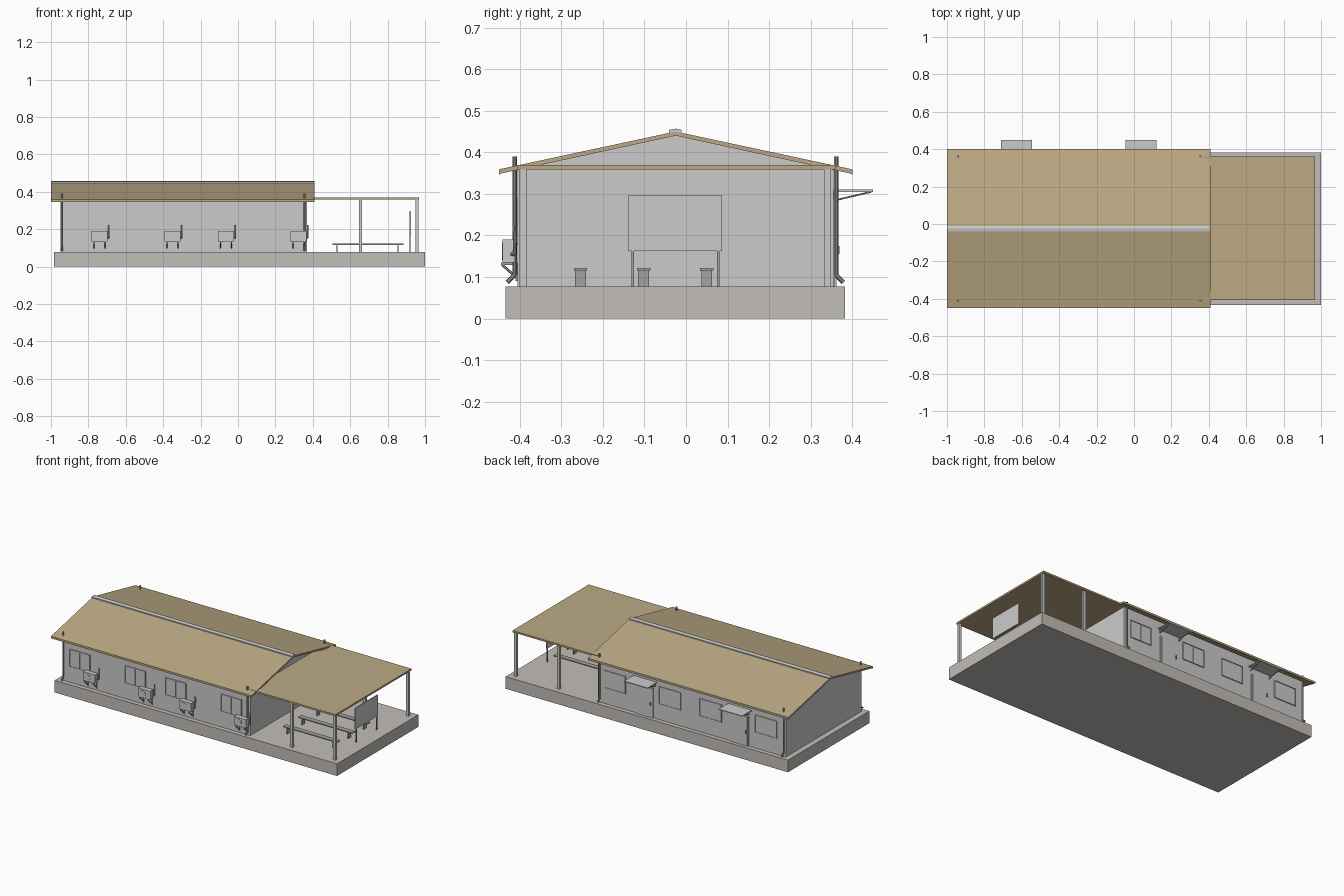
import bpy, bmesh, math
from mathutils import Vector

if "Cube" in bpy.data.objects:
    bpy.data.objects.remove(bpy.data.objects["Cube"])


def material(name, rgb):
    m = bpy.data.materials.new(name)
    m.diffuse_color = (*rgb, 1)
    m.use_nodes = True
    m.node_tree.nodes["Principled BSDF"].inputs["Base Color"].default_value = m.diffuse_color
    return m


ROOF = material("roof_brown", (0.50, 0.40, 0.23))
WALL = material("wall_grey", (0.56, 0.56, 0.54))
SLAB = material("slab_grey", (0.54, 0.51, 0.48))
DARK = material("metal_grey", (0.36, 0.36, 0.35))


def finish(name, bm, mat=None):
    bmesh.ops.recalc_face_normals(bm, faces=bm.faces)
    me = bpy.data.meshes.new(name)
    bm.to_mesh(me)
    bm.free()
    ob = bpy.data.objects.new(name, me)
    bpy.context.collection.objects.link(ob)
    if mat:
        me.materials.append(mat)
    return ob


def box(name, x, y, z, mat=None):
    """Box from (min, max) pairs."""
    bm = bmesh.new()
    bmesh.ops.create_cube(bm, size=1)
    for v in bm.verts:
        v.co = [(r[0] + r[1]) / 2 + c * (r[1] - r[0]) for r, c in zip((x, y, z), v.co)]
    return finish(name, bm, mat)


def extrude_x(name, profile, x0, x1, mat=None):
    """Extrude a (y, z) profile along x."""
    bm = bmesh.new()
    f = bm.faces.new([bm.verts.new((x0, y, z)) for y, z in profile])
    new = bmesh.ops.extrude_face_region(bm, geom=[f])["geom"]
    bmesh.ops.translate(bm, verts=[g for g in new if isinstance(g, bmesh.types.BMVert)], vec=(x1 - x0, 0, 0))
    return finish(name, bm, mat)


def rod(name, points, r, mat=None, sides=8):
    """Straight round segments along a path."""
    bm = bmesh.new()
    for a, b in zip(points, points[1:]):
        a, b = Vector(a), Vector(b)
        d = b - a
        m = d.to_track_quat("Z", "Y").to_matrix().to_4x4()
        m.translation = (a + b) / 2
        bmesh.ops.create_cone(bm, cap_ends=True, segments=sides, radius1=r, radius2=r, depth=d.length, matrix=m)
    return finish(name, bm, mat)


FLOOR = 0.077
FRONT, BACK, MID = -0.405, 0.355, -0.025   # wall planes and ridge line

# Foundation slab and house body with gables
box("foundation_slab", (-0.985, 1.0), (-0.434, 0.383), (0, FLOOR), SLAB)
extrude_x("house_walls", [(FRONT, FLOOR), (BACK, FLOOR), (BACK, 0.365), (MID, 0.44), (FRONT, 0.365)],
          -0.95, 0.37, WALL)

# Pitched roof with drooping eave lips, and ridge cap
extrude_x("main_roof", [(-0.45, 0.359), (MID, 0.45), (0.40, 0.359), (0.40, 0.346),
                        (0.395, 0.349), (MID, 0.440), (-0.445, 0.349), (-0.45, 0.346)], -1.0, 0.41, ROOF)
extrude_x("ridge_cap", [(-0.041, 0.447), (-0.041, 0.454), (MID, 0.457), (-0.011, 0.454), (-0.011, 0.447)],
          -1.0, 0.41)

# Flat porch roof and its posts
box("porch_roof", (0.37, 0.968), (-0.405, 0.36), (0.359, 0.370), ROOF)
for x in (0.655, 0.957):
    for y in (-0.392, 0.34):
        box("porch_post", (x - 0.008, x + 0.008), (y - 0.008, y + 0.008), (FLOOR, 0.36))

# Benches
for y in (-0.254, -0.102, 0.05):
    box("bench_seat", (0.505, 0.885), (y - 0.016, y + 0.016), (0.116, 0.122), DARK)
    for x in (0.53, 0.855):
        box("bench_leg", (x - 0.003, x + 0.003), (y - 0.013, y + 0.013), (FLOOR, 0.117), DARK)

# Display board on two legs
box("display_board", (0.916, 0.924), (-0.14, 0.087), (0.163, 0.296))
for y in (-0.128, 0.078):
    box("board_leg", (0.917, 0.923), (y - 0.003, y + 0.003), (FLOOR, 0.165), DARK)


def window(x0, x1, wall, out):
    """Pane with a thin frame and a mullion, facing out along y."""
    z0, z1, t = 0.177, 0.289, 0.004

    def depth(d):
        return tuple(sorted((wall, wall + out * d)))
    box("window_pane", (x0, x1), depth(0.003), (z0, z1))
    xm = x0 + (x1 - x0) * 0.5
    for x in (x0, xm - t / 2, x1 - t):
        box("window_upright", (x, x + t), depth(0.006), (z0, z1))
    for z in (z0, z1 - t):
        box("window_rail", (x0, x1), depth(0.006), (z, z + t))


for x0, x1 in ((-0.90, -0.755), (-0.51, -0.365), (-0.225, -0.08), (0.165, 0.31)):
    window(x0, x1, FRONT, -1)
for x0, x1 in ((-0.89, -0.735), (-0.50, -0.345), (-0.215, -0.06), (0.175, 0.325)):
    window(x0, x1, BACK, 1)

# Air conditioner units with brackets and pipes along the front
for x in (-0.74, -0.35, -0.064, 0.324):
    box("cooler_unit", (x - 0.042, x + 0.042), (-0.441, -0.412), (0.135, 0.19))
    rod("cooler_fan_ring", [(x - 0.012, -0.440, 0.162), (x - 0.012, -0.443, 0.162)], 0.021, None, 16)
    for s in (-0.03, 0.03):
        box("cooler_bracket_arm", (x + s - 0.003, x + s + 0.003), (-0.445, FRONT), (0.129, 0.135), DARK)
        rod("cooler_bracket_brace", [(x + s, -0.443, 0.130), (x + s, -0.407, 0.098)], 0.003, DARK, 6)
        box("cooler_bracket_back", (x + s - 0.003, x + s + 0.003), (-0.410, FRONT), (0.09, 0.135), DARK)
    rod("cooler_pipe", [(x + 0.042, -0.420, 0.155), (x + 0.050, -0.412, 0.155), (x + 0.050, -0.410, 0.222)],
        0.004, DARK)

# Corner downpipes with kicked-out outlets
for x in (-0.94, 0.355):
    for y, out in ((-0.412, -1), (0.361, 1)):
        rod("downpipe", [(x, y, 0.39), (x, y, 0.105), (x, y + out * 0.018, 0.087)], 0.0055, DARK, 10)

# Back doors with awnings
for xa, xd0, xd1 in ((-0.6275, -0.69, -0.565), (0.0375, -0.02, 0.105)):
    box("door_frame", (xd0, xd1), (BACK, 0.359), (FLOOR, 0.268), WALL)
    box("door_leaf", (xd0 + 0.006, xd1 - 0.006), (BACK, 0.362), (FLOOR, 0.262))
    box("door_handle", (xd0 + 0.012, xd0 + 0.018), (0.360, 0.369), (0.155, 0.175), DARK)
    box("door_awning", (xa - 0.0825, xa + 0.0825), (BACK, 0.45), (0.305, 0.310))
    for s in (-0.07, 0.07):
        rod("awning_brace", [(xa + s, 0.356, 0.284), (xa + s, 0.446, 0.305)], 0.002, DARK, 6)
        rod("awning_wall_bar", [(xa + s, 0.357, 0.280), (xa + s, 0.357, 0.306)], 0.002, DARK, 6)
